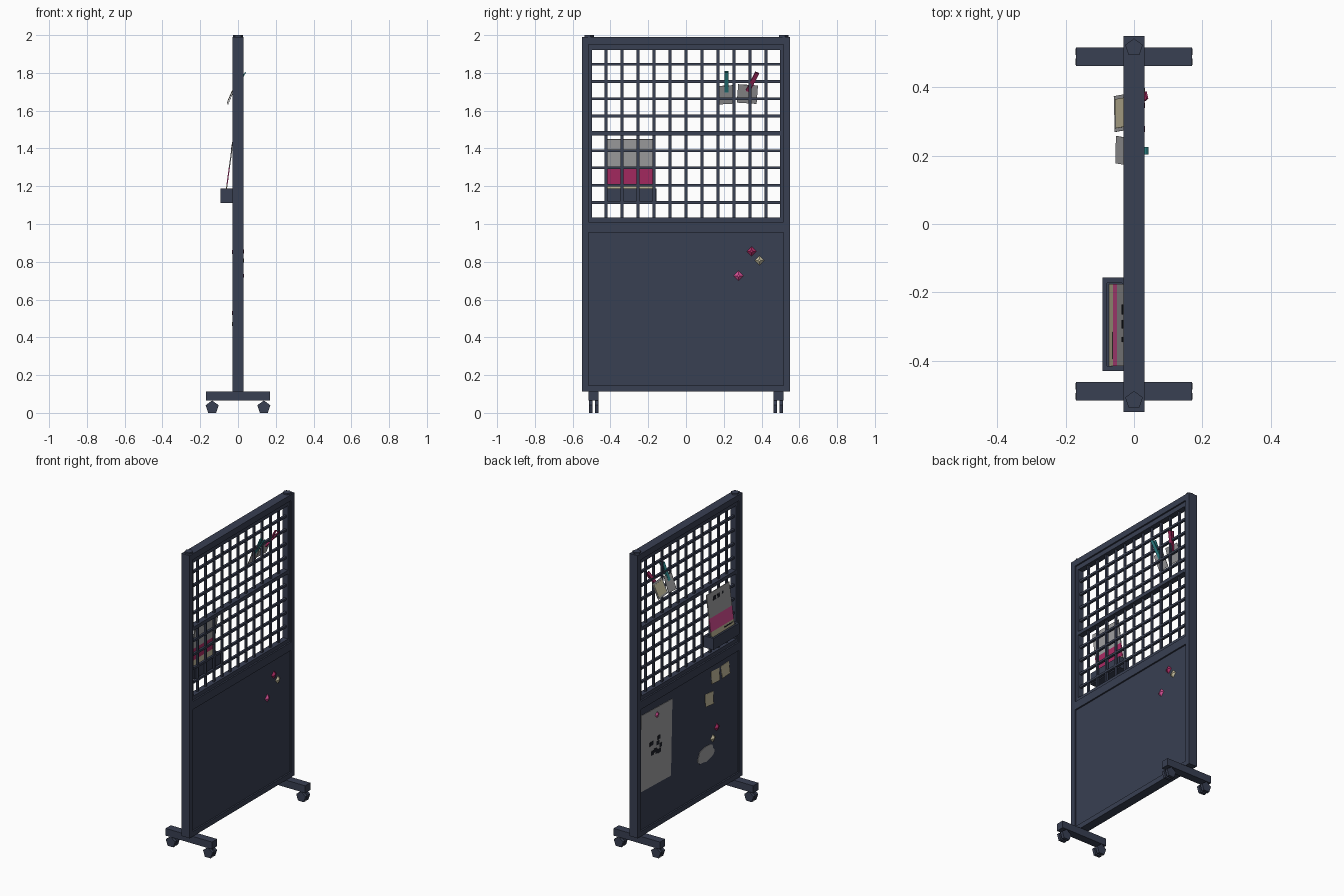
import bpy, bmesh, math, random
from mathutils import Matrix, Vector, Euler

if "Cube" in bpy.data.objects:
    bpy.data.objects.remove(bpy.data.objects["Cube"])

random.seed(4)


def material(name, rgb):
    m = bpy.data.materials.new(name)
    m.diffuse_color = (*rgb, 1)
    m.use_nodes = True
    m.node_tree.nodes["Principled BSDF"].inputs["Base Color"].default_value = m.diffuse_color
    return m


SLATE = material("slate", (0.040, 0.050, 0.085))
GREY = material("paper_grey", (0.36, 0.36, 0.37))
BEIGE = material("beige", (0.56, 0.51, 0.34))
PINK = material("pink", (0.70, 0.08, 0.31))
MAGENTA = material("magenta", (0.42, 0.025, 0.13))
TEAL = material("teal", (0.03, 0.28, 0.30))
INK = material("ink", (0.012, 0.014, 0.02))


def finish(name, bm, mats):
    bmesh.ops.recalc_face_normals(bm, faces=bm.faces)
    me = bpy.data.meshes.new(name)
    bm.to_mesh(me)
    bm.free()
    for m in mats:
        me.materials.append(m)
    ob = bpy.data.objects.new(name, me)
    bpy.context.collection.objects.link(ob)
    return ob


def boxes(name, items, mat, rot=(0, 0, 0), loc=(0, 0, 0)):
    """One object from several boxes, each given as (min corner, max corner)."""
    bm = bmesh.new()
    for lo, hi in items:
        lo, hi = Vector(lo), Vector(hi)
        bmesh.ops.create_cube(bm, size=1, matrix=Matrix.Translation((lo + hi) / 2)
                              @ Matrix.Diagonal((*(hi - lo), 1)))
    bm.transform(Matrix.Translation(loc) @ Euler(rot).to_matrix().to_4x4())
    return finish(name, bm, [mat])


def slab(name, size, loc, mat, rot=(0, 0, 0)):
    h = Vector(size) / 2
    return boxes(name, [(-h, h)], mat, rot, loc)


def prism(name, pts, depth, loc, axis, mat, taper=1):
    """Extrude a 2D outline along an axis, centred on loc."""
    def place(a, b, d):
        return Vector({'x': (d, a, b), 'y': (a, d, b), 'z': (a, b, d)}[axis]) + Vector(loc)
    bm = bmesh.new()
    lo = [bm.verts.new(place(a, b, -depth / 2)) for a, b in pts]
    hi = [bm.verts.new(place(a * taper, b * taper, depth / 2)) for a, b in pts]
    bm.faces.new(lo)
    bm.faces.new(hi)
    n = len(pts)
    for i in range(n):
        bm.faces.new((lo[i], lo[(i + 1) % n], hi[(i + 1) % n], hi[i]))
    return finish(name, bm, [mat])


def ring(n, r, start=math.pi / 2):
    return [(r * math.cos(start + i * math.tau / n), r * math.sin(start + i * math.tau / n))
            for i in range(n)]


# Outer frame: posts and rails
boxes("frame_posts", [((-.03, s * .5325 - .0175, .113), (.03, s * .5325 + .0175, 1.99))
                      for s in (-1, 1)], SLATE)
boxes("frame_rails", [((-.03, -.515, a), (.03, .515, b))
                      for a, b in ((.113, .146), (.955, 1.01), (1.95, 1.99))], SLATE)

# Lower board
boxes("lower_board", [((-.02, -.515, .146), (.02, .515, .955))], SLATE)

# Mesh: inner frame, vertical and horizontal bars, thicker middle rail
boxes("mesh_frame", [((-.02, -.515, 1.01), (.02, .515, 1.035)),
                     ((-.02, -.515, 1.92), (.02, .515, 1.95)),
                     ((-.02, -.515, 1.035), (.02, -.497, 1.92)),
                     ((-.02, .497, 1.035), (.02, .515, 1.92))], SLATE)
boxes("mesh_vertical_bars", [((-.006, i * .0847 - .007, 1.03), (.006, i * .0847 + .007, 1.925))
                             for i in range(-5, 6)], SLATE)
boxes("mesh_horizontal_bars", [((-.008, -.5, 1.48 + i * .0915 - .007),
                                (.008, .5, 1.48 + i * .0915 + .007))
                               for i in range(-4, 5) if i], SLATE)
boxes("mesh_middle_rail", [((-.02, -.5, 1.468), (.02, .5, 1.492))], SLATE)

# Feet, paired five-sided wheels and top caps
for s, side in ((-1, "left"), (1, "right")):
    slab(f"foot_{side}", (.34, .054, .048), (0, s * .489, .089), SLATE)
    prism(f"top_cap_{side}", ring(5, .027), .012, (0, s * .515, 1.994), 'z', SLATE)
    for x in (-.137, .137):
        for y in (.4735, .504):
            prism("wheel", ring(5, .036), .019, (x, s * y, .0295), 'y', SLATE)

# Brochure holder: open tray on the rear face
boxes("brochure_tray", [((-.092, -.43, 1.11), (-.02, -.157, 1.12)),
                        ((-.092, -.43, 1.12), (-.079, -.157, 1.187)),
                        ((-.035, -.43, 1.12), (-.02, -.157, 1.187)),
                        ((-.079, -.43, 1.12), (-.035, -.415, 1.187)),
                        ((-.079, -.172, 1.12), (-.035, -.157, 1.187))], SLATE)

# Leaning brochure in three bands, with printed marks
LEAN = (0, .136, 0)
FOOT = (-.070, -.295, 1.122)
boxes("brochure_top", [((-.003, -.12, .177), (.003, .12, .33))], GREY, LEAN, FOOT)
band = boxes("brochure_band", [((-.003, -.12, .09), (.003, .12, .177))], PINK, LEAN, FOOT)
band.data.materials.append(MAGENTA)
for p in band.data.polygons:
    p.material_index = 1 if p.normal.x > .5 else 0
boxes("brochure_base", [((-.003, -.12, 0), (.003, .12, .09))], BEIGE, LEAN, FOOT)
boxes("brochure_print", [((-.0045, y, z), (-.003, y + w, z + h)) for y, z, w, h in
                         ((.03, .275, .03, .025), (-.01, .275, .025, .025), (-.05, .285, .015, .015),
                          (-.10, .07, .08, .008))], INK, LEAN, FOOT)

# Two hanging photos held by clothes pegs
TILT = .40
photos = (("teal", TEAL, .214, .214, .06, 0, 1.684, -.032),
          ("magenta", MAGENTA, .325, .352, -.07, -.42, 1.688, -.036))
for label, mat, y, peg_y, roll, peg_roll, z, x in photos:
    slab(f"photo_{label}", (.003, .08 if label == "teal" else .105, .105), (x, y, z), GREY, (roll, TILT, 0))
    for k, a in ((1, .09), (-1, -.09)):
        slab(f"peg_arm_{label}", (.006, .022, .12), (.002 + k * .006, peg_y, 1.752),
             mat, (peg_roll, .47 + a, 0))
slab("photo_picture", (.002, .085, .08), (-.0385, .325, 1.689), BEIGE, (-.07, TILT, 0))

# Poster with a scattered ink sketch
slab("poster", (.003, .325, .505), (-.0215, .345, .648), GREY, (.03, 0, 0))
boxes("poster_sketch", [((-.0245, y, z), (-.023, y + .028, z + .026)) for y, z in
                        [(.347 + random.uniform(-.07, .05), .64 + random.uniform(-.06, .05))
                         for _ in range(11)]], INK)

# Sticky notes
for i, (y, z, roll) in enumerate(((-.274, .876, .06), (-.379, .877, -.05), (-.21, .746, .1))):
    slab(f"sticky_note_{i + 1}", (.002, .085, .08), (-.025, y, z), BEIGE, (roll, .1, 0))

# Ragged scrap of paper
scrap = [(a * .088 * f, b * .052 * f) for a, b in ring(16, 1)
         for f in [random.uniform(.85, 1.1)]]
prism("paper_scrap", scrap, .003, (-.0215, -.18, .39), 'x', GREY)

# Diamond magnets on both faces of the board
for side, spots in ((1, ((.347, .855, MAGENTA), (.389, .807, BEIGE), (.278, .726, PINK))),
                    (-1, ((.337, .851, PINK), (-.295, .528, MAGENTA), (-.253, .47, BEIGE)))):
    for y, z, mat in spots:
        prism("magnet", ring(4, .026), side * .012, (side * .026, y, z), 'x', mat, .3)
